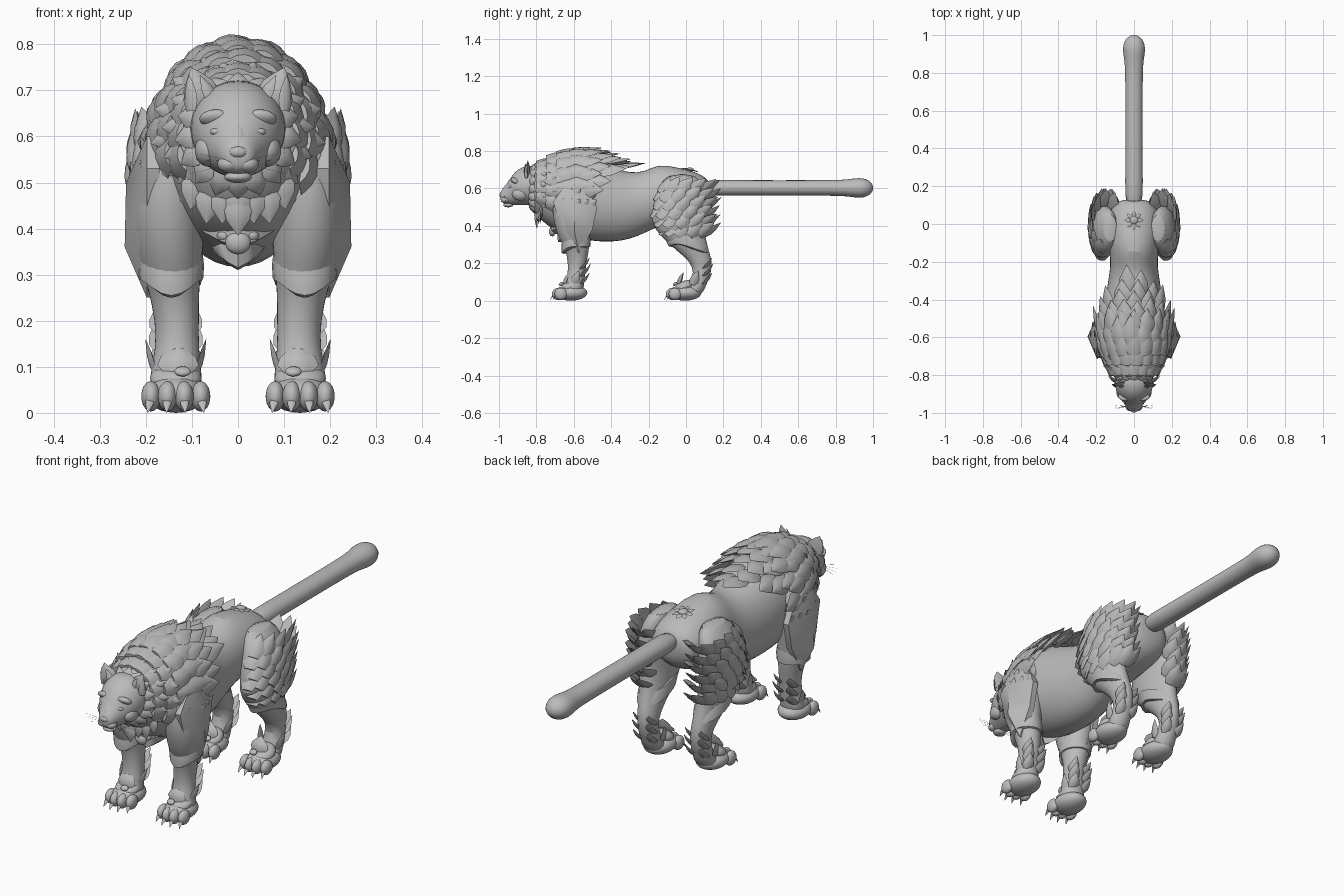
import bpy, bmesh, random
from math import sin, cos, pi, radians
from mathutils import Vector as V, Matrix

random.seed(4)
if "Cube" in bpy.data.objects:
    bpy.data.objects.remove(bpy.data.objects["Cube"])

grey = bpy.data.materials.new("stone grey")
grey.use_nodes = True
COL = (0.5, 0.5, 0.5, 1)
grey.diffuse_color = COL
grey.node_tree.nodes["Principled BSDF"].inputs["Base Color"].default_value = COL


def finish(name, bm, mirror=False, sub=0, angle=40):
    bmesh.ops.recalc_face_normals(bm, faces=bm.faces)
    me = bpy.data.meshes.new(name)
    bm.to_mesh(me)
    bm.free()
    me.materials.append(grey)
    ob = bpy.data.objects.new(name, me)
    bpy.context.collection.objects.link(ob)
    if mirror:
        ob.modifiers.new("mirror", 'MIRROR')
    if sub:
        ob.modifiers.new("smooth", 'SUBSURF').levels = sub
    bpy.ops.object.select_all(action='DESELECT')
    ob.select_set(True)
    bpy.context.view_layer.objects.active = ob
    bpy.ops.object.shade_smooth_by_angle(angle=radians(angle))


def skin(bm, rings):
    loops = [[bm.verts.new(p) for p in r] for r in rings]
    n = len(loops[0])
    for a, b in zip(loops, loops[1:]):
        for i in range(n):
            bm.faces.new((a[i], a[(i + 1) % n], b[(i + 1) % n], b[i]))
    bm.faces.new(loops[0])
    bm.faces.new(loops[-1])


def ring_z(row, t):
    # row: height, centre x, centre y, radius x, radius y
    z, x, y, a, b = row
    return V((x + a * cos(t), y + b * sin(t), z))


def ring_y(row, t):
    # row: depth, top, bottom, half width
    y, top, bot, w = row
    return V((w * cos(t), y, (top + bot) / 2 + (top - bot) / 2 * sin(t)))


def loft(bm, ring, rows, n=18):
    skin(bm, [[ring(r, 2 * pi * i / n) for i in range(n)] for r in rows])


def blend(rows, key):
    # row interpolated at a height or depth
    for p, q in zip(rows, rows[1:]):
        if min(p[0], q[0]) <= key <= max(p[0], q[0]):
            f = (key - p[0]) / (q[0] - p[0])
            return [u + (v - u) * f for u, v in zip(p, q)]


def blob(bm, c, r, rot=0):
    m = Matrix.Translation(c) @ Matrix.Rotation(rot, 4, 'X') @ Matrix.Diagonal((*r, 1))
    bmesh.ops.create_icosphere(bm, subdivisions=3, radius=1, matrix=m)


def leaf(bm, base, d, n, length, width, lift=0.15):
    # pointed lock of fur with a raised ridge
    base, d, n = V(base), V(d).normalized(), V(n)
    n = (n - d * n.dot(d)).normalized()
    side = d.cross(n)
    rings = []
    for t, w in ((0, .65), (.28, 1), (.55, .85), (.8, .42), (1, .02)):
        c = base + d * length * t + n * length * lift * t * t
        h, k = side * width * w / 2, n * width * w * .2
        rings.append([c - h, c - h * .5 + k * .75, c + k, c + h * .5 + k * .75, c + h, c - k * .4])
    skin(bm, rings)


# Torso
TORSO = [(-.84, .70, .50, .09), (-.78, .745, .43, .13), (-.70, .78, .37, .16),
         (-.60, .79, .335, .173), (-.50, .768, .315, .168), (-.40, .715, .31, .155),
         (-.30, .685, .325, .138), (-.22, .69, .36, .125), (-.15, .735, .395, .13),
         (-.05, .715, .42, .142), (.05, .69, .44, .135), (.11, .66, .48, .11), (.13, .62, .54, .06)]
bm = bmesh.new()
loft(bm, ring_y, TORSO, 20)
finish("torso", bm, sub=1)

# Tail with rounded club end
bm = bmesh.new()
loft(bm, ring_y, [(y, .603 + r * .9, .603 - r * .9, r) for y, r in
                  ((.1, .05), (.2, .047), (.5, .046), (.8, .047), (.86, .05), (.91, .06),
                   (.95, .059), (.98, .045), (.997, .022), (1.0, .006))])
finish("tail", bm, sub=1)

# Mane: overlapping rows of locks swept back
bm = bmesh.new()
for k in range(9):
    y = -.80 + k * .053
    low = (-25, -22, -20, -12, 0, 18, 32, 50, 66)[k]
    count = (11, 11, 11, 10, 9, 7, 5, 3, 2)[k]
    row = blend(TORSO, y)
    for i in range(count):
        a = radians(low + (180 - 2 * low) * (i + (.25 if k % 2 else .5)) / count)
        n = V((cos(a), 0, sin(a)))
        leaf(bm, ring_y(row, a) + n * .006, V((0, 1, -.12 * abs(cos(a)))) + n * (.14 + .1 * abs(cos(a))), n,
             random.uniform(.13, .165), random.uniform(.085, .105), .03)
finish("mane", bm, angle=50)

# Ruff around the face and beard down the chest
bm = bmesh.new()
for k, (y, r, ln) in enumerate(((-.835, .088, .06), (-.79, .10, .08), (-.74, .12, .085))):
    for i in range(16):
        a = 2 * pi * (i + k * .5) / 16
        d = V((cos(a), .5, sin(a) - .25))
        leaf(bm, (r * cos(a), y, .605 + r * sin(a)), d, (cos(a) * .6, -1, .2), ln, .056, -.1)
for z, w in ((.515, .09), (.485, .06), (.46, 0)):
    for x in ((-w, -w / 2, 0, w / 2, w) if w else (0,)):
        leaf(bm, (x, -.80 + abs(x) * .3, z), (x * 2, .1, -1), (0, -1, 0), .075, .06, .05)
finish("ruff", bm, angle=50)

# Chest armour bands and medallion
bm = bmesh.new()
for z, y, w in ((.46, -.74, .15), (.40, -.70, .12), (.355, -.66, .075)):
    skin(bm, [[V((w * s, y + .11 * s * s + dy, z + .035 * s * s + dz)) for dy, dz in
               ((0, .045), (-.03, .02), (-.025, -.04 + .03 * abs(s)), (.03, -.045 + .03 * abs(s)))]
              for s in (-1, -.6, -.3, 0, .3, .6, 1)])
blob(bm, (0, -.715, .37), (.028, .018, .026))
for s in (-1, 1):
    blob(bm, (.03 * s, -.705, .385), (.016, .016, .014))
finish("chest_armour", bm)

# Head
bm = bmesh.new()
loft(bm, ring_y, [(-.78, .71, .52, .10), (-.83, .728, .51, .108), (-.88, .715, .508, .098),
                  (-.915, .69, .51, .08), (-.94, .655, .512, .06), (-.965, .615, .515, .044),
                  (-.985, .592, .525, .034), (-.993, .58, .54, .02)], 20)
finish("head", bm, sub=1)
bm = bmesh.new()
blob(bm, (.02, -.965, .54), (.025, .026, .019))
blob(bm, (.064, -.885, .57), (.03, .045, .036))
blob(bm, (.046, -.912, .638), (.038, .028, .016), -.6)
finish("cheeks_and_brows", bm, mirror=True)
bm = bmesh.new()
blob(bm, (.043, -.936, .61), (.018, .014, .009))
finish("eyes", bm, mirror=True)
bm = bmesh.new()
blob(bm, (0, -.984, .566), (.021, .014, .014))
blob(bm, (0, -.952, .603), (.022, .02, .05), -.75)
finish("nose", bm)
bm = bmesh.new()
blob(bm, (0, -.95, .512), (.03, .027, .013))
finish("chin", bm)

# Ears: cups leaning outward
bm = bmesh.new()
leaf(bm, (.07, -.84, .665), (.36, -.1, 1), (-.2, -1, .1), .09, .08, -.03)
leaf(bm, (.102, -.855, .655), (.05, 0, 1), (.6, -1, 0), .08, .035, 0)
leaf(bm, (.052, -.86, .675), (.55, .05, 1), (-.5, -1, 0), .065, .03, .05)
finish("ears", bm, mirror=True)

# Whiskers
bm = bmesh.new()
for k in range(4):
    leaf(bm, (.04, -.965, .535 + k * .006), (1, .1 - k * .12, -.25 + k * .15), (0, 0, 1), .07, .0015, 0)
finish("whiskers", bm, mirror=True)

# Legs
bm = bmesh.new()
loft(bm, ring_z, [(.66, .125, -.59, .04, .07), (.60, .14, -.60, .065, .10), (.50, .15, -.605, .082, .115),
                  (.40, .152, -.605, .08, .10), (.32, .145, -.595, .068, .08), (.27, .14, -.58, .056, .062),
                  (.20, .132, -.582, .048, .05), (.14, .132, -.585, .047, .046), (.08, .135, -.6, .058, .055),
                  (.02, .135, -.61, .06, .06)])
finish("front_legs", bm, mirror=True, sub=1)
HIND = [(.68, .12, -.02, .04, .08), (.61, .148, -.03, .064, .12), (.52, .16, -.035, .072, .142),
        (.42, .158, -.05, .07, .145), (.34, .148, -.015, .063, .12), (.27, .142, .035, .053, .088),
        (.21, .138, .08, .045, .06), (.15, .135, .09, .042, .046), (.09, .135, .065, .048, .047),
        (.02, .135, .03, .055, .055)]
bm = bmesh.new()
loft(bm, ring_z, HIND)
finish("hind_legs", bm, mirror=True, sub=1)

# Knee cuffs with a pointed front edge
bm = bmesh.new()
for z, y, a, b, tilt in ((.30, -.588, .068, .075, 0), (.30, .01, .066, .105, .35)):
    rings = []
    for dz, g in ((.05, 1.0), (.02, 1.05), (-.01, 1.02), (-.015, .85)):
        rings.append([V((.145 + a * g * cos(t), y + b * g * sin(t) - dz * tilt,
                         z + dz - .035 * max(0, -sin(t)) ** 3 - tilt * b * sin(t)))
                      for t in (2 * pi * i / 20 for i in range(20))])
    skin(bm, rings)
finish("knee_cuffs", bm, mirror=True)

# Paws with toes and hooked claws, ankle plates and fur
paws, claws, fur = bmesh.new(), bmesh.new(), bmesh.new()
for y, back in ((-.62, .03), (-.01, .075)):
    blob(paws, (.135, y + .005, .042), (.068, .088, .042))
    blob(paws, (.135, y, .075), (.056, .058, .03), .4)
    blob(paws, (.12, y - .048, .09), (.018, .014, .009), .6)
    for i in range(4):
        x = .135 + (i - 1.5) * .036
        ty = y - .07 + .014 * abs(i - 1.5)
        blob(paws, (x, ty, .036), (.021, .034, .033))
        leaf(claws, (x, ty - .016, .04), (.1 * (i - 1.5), -.75, -.8), (0, -1, .6), .05, .02, -.12)
    leaf(fur, (.13, y - .025, .085), (0, .35, 1), (0, -1, .2), .07, .09, .02)
    for x in (-.042, .042):
        leaf(fur, (.135 + x, y + back * .6, .085), (x * 6, .35, .9), (x * 9, 0, 0), .085, .05, .03)
    for z, ln in ((.09, .08), (.13, .09), (.17, .08)):
        for x in (-.026, .026):
            leaf(fur, (.135 + x, y + back + .025, z), (x * 9, .75, .75), (x * 12, 1, -.6), ln, .055, -.1)
finish("paws", paws, mirror=True)
finish("claws", claws, mirror=True)
finish("ankle_fur", fur, mirror=True, angle=50)

# Shoulder shields with a vertical ridge
bm = bmesh.new()
edge = [(-.71, .53), (-.66, .60), (-.53, .60), (-.475, .50), (-.50, .38), (-.57, .25), (-.67, .38)]
ridge = [bm.verts.new((x, -.595, z)) for x, z in ((.243, .50), (.246, .36))]
rim = [bm.verts.new((.198, y, z)) for y, z in edge]
inner = [bm.verts.new((.17, y, z)) for y, z in edge]
owner = [0, 0, 0, 0, 1, 1, 1]
for i in range(7):
    j = (i + 1) % 7
    bm.faces.new((rim[i], rim[j], ridge[owner[i]]))
    if owner[i] != owner[j]:
        bm.faces.new((rim[j], ridge[owner[j]], ridge[owner[i]]))
    bm.faces.new((rim[i], rim[j], inner[j], inner[i]))
bm.faces.new(inner)
finish("shoulder_shields", bm, mirror=True, angle=25)

# Shoulder fur above the shields
bm = bmesh.new()
for z, x, ln in ((.50, .215, .06), (.555, .193, .06)):
    for k in range(5):
        y = -.68 + k * .04
        leaf(bm, (x - abs(y + .6) * .3, y, z), (.3, .35 + k * .1, .75), (1, 0, -.2), ln, .052, .02)
finish("shoulder_fur", bm, mirror=True, angle=50)

# Haunch fur: locks wrapping the thigh, sweeping up and back
bm = bmesh.new()
for k in range(6):
    z = .35 + k * .046
    row = blend(HIND, z)
    for i in range(7):
        t = radians(-75 + 30 * (i + (.4 if k % 2 else 0)))
        n = V((cos(t), sin(t), .05))
        leaf(bm, ring_z(row, t), V((-.12, .68, .7)) + n * (.14 + .08 * max(0, sin(t))), n, .11, .075, .02)
finish("haunch_fur", bm, mirror=True, angle=50)

# Small rosette on the rump
bm = bmesh.new()
blob(bm, (0, .02, .70), (.022, .022, .012))
for i in range(8):
    a = 2 * pi * i / 8
    leaf(bm, (.02 * cos(a), .02 + .02 * sin(a), .70 - .005 * sin(a)), (cos(a), sin(a), -.2 * sin(a) - .1),
         (0, .2, 1), .03, .024, 0)
finish("rump_rosette", bm)
